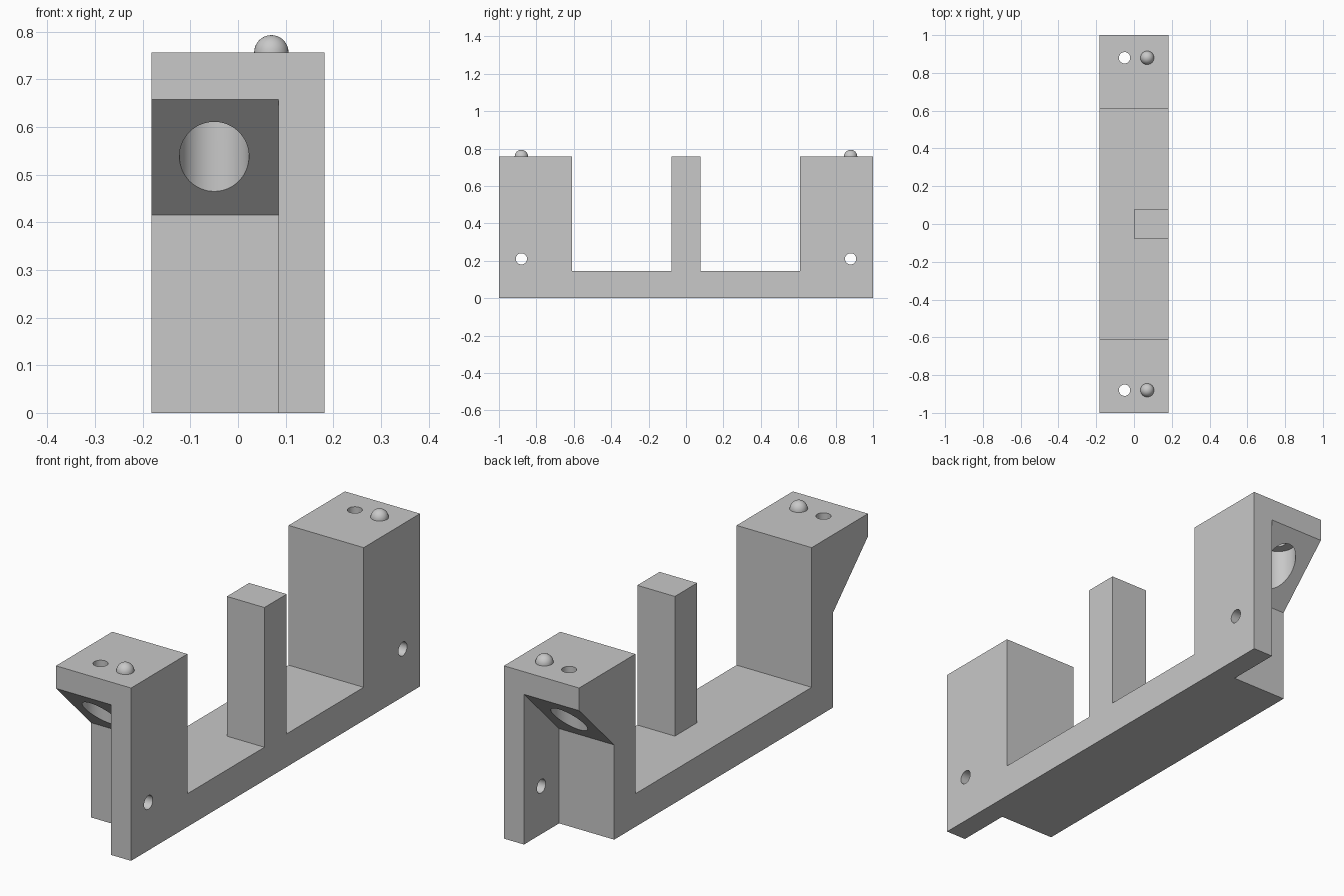
import bpy
import bmesh
import math
from mathutils import Matrix, Vector

if "Cube" in bpy.data.objects:
    bpy.data.objects.remove(bpy.data.objects["Cube"], do_unlink=True)

HALF_X, TOP, FLOOR = 0.182, 0.757, 0.145
WALL_X, POCKET_Y = 0.085, 0.757
HOLE_X, DOME_X, PIN_Y = -0.05, 0.07, 0.88

grey = bpy.data.materials.new("light grey")
grey.use_nodes = True
colour = (0.58, 0.58, 0.58, 1)
grey.diffuse_color = colour
grey.node_tree.nodes["Principled BSDF"].inputs["Base Color"].default_value = colour


def add_object(name, bm):
    bmesh.ops.recalc_face_normals(bm, faces=bm.faces)
    mesh = bpy.data.meshes.new(name)
    bm.to_mesh(mesh)
    bm.free()
    mesh.materials.append(grey)
    obj = bpy.data.objects.new(name, mesh)
    bpy.context.collection.objects.link(obj)
    return obj


def extrude_profile(name, points, x0, x1):
    """Side profile of (y, z) points, extruded along x."""
    bm = bmesh.new()
    face = bm.faces.new([bm.verts.new((x0, y, z)) for y, z in points])
    out = bmesh.ops.extrude_face_region(bm, geom=[face])
    verts = [v for v in out["geom"] if isinstance(v, bmesh.types.BMVert)]
    bmesh.ops.translate(bm, verts=verts, vec=(x1 - x0, 0, 0))
    return add_object(name, bm)


def cylinder(name, centre, radius, depth, turn=0):
    bm = bmesh.new()
    matrix = Matrix.Translation(centre) @ Matrix.Rotation(turn, 4, "Y")
    bmesh.ops.create_cone(bm, cap_ends=True, segments=64, radius1=radius,
                          radius2=radius, depth=depth, matrix=matrix)
    return add_object(name, bm)


def cut(target, cutter):
    cutter.hide_render = True
    mod = target.modifiers.new("cut", "BOOLEAN")
    mod.operation, mod.solver, mod.object = "DIFFERENCE", "EXACT", cutter
    bpy.context.view_layer.objects.active = target
    bpy.ops.object.modifier_apply(modifier=mod.name)
    bpy.data.objects.remove(cutter, do_unlink=True)


# Body: base bar, two end blocks and a central post
half = [(0.077, TOP), (0.077, FLOOR), (0.61, FLOOR), (0.61, TOP), (1, TOP), (1, 0)]
profile = half + [(-y, z) for y, z in reversed(half)]
body = extrude_profile("bracket_body", profile, -HALF_X, HALF_X)

# The post covers only half the width
cut(body, extrude_profile("post_cutter", [(-0.2, FLOOR), (0.2, FLOOR), (0.2, 1), (-0.2, 1)], -0.4, 0))

for side in (-1, 1):
    # Corner pocket with a sloping ceiling
    pocket = [(POCKET_Y, -0.1), (POCKET_Y, 0.415), (1, 0.658), (1.1, 0.758), (1.1, -0.1)]
    cut(body, extrude_profile("pocket_cutter", [(side * y, z) for y, z in pocket], -0.4, WALL_X))
    # Vertical screw hole with a wide counterbore below
    y = side * PIN_Y
    cut(body, cylinder("counterbore_cutter", Vector((HOLE_X, y, 0.55)), 0.073, 0.2))
    cut(body, cylinder("screw_hole_cutter", Vector((HOLE_X, y, 0.7)), 0.03, 0.3))
    # Cross hole through the side wall
    cut(body, cylinder("cross_hole_cutter", Vector((0.13, y, 0.21)), 0.03, 0.2, math.pi / 2))

# Clean up flat faces
bm = bmesh.new()
bm.from_mesh(body.data)
bmesh.ops.dissolve_limit(bm, angle_limit=0.01, verts=bm.verts, edges=bm.edges)
bm.to_mesh(body.data)
bm.free()

# Locating domes on the end blocks
parts = [body]
for name, side in (("front_dome", -1), ("back_dome", 1)):
    bm = bmesh.new()
    bmesh.ops.create_uvsphere(bm, u_segments=32, v_segments=16, radius=0.036)
    bmesh.ops.delete(bm, geom=[v for v in bm.verts if v.co.z < -0.001], context="VERTS")
    bmesh.ops.translate(bm, verts=bm.verts, vec=(DOME_X, side * PIN_Y, TOP))
    parts.append(add_object(name, bm))

# Smooth the round surfaces, keep edges sharp
bpy.ops.object.select_all(action="DESELECT")
for part in parts:
    part.select_set(True)
bpy.context.view_layer.objects.active = body
bpy.ops.object.shade_smooth_by_angle(angle=math.radians(30))
